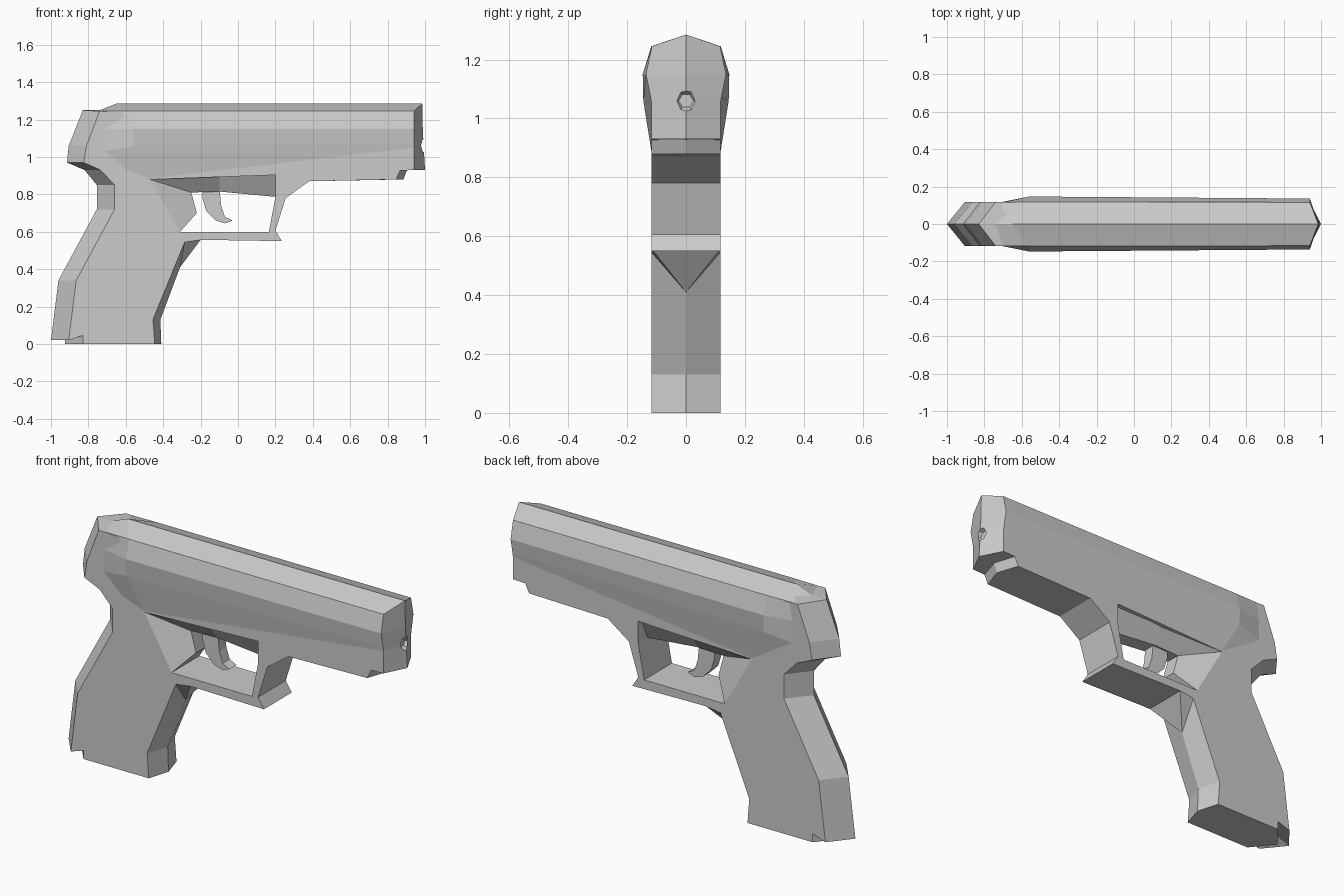
import bpy, bmesh, math
from mathutils import Matrix

if "Cube" in bpy.data.objects:
    bpy.data.objects.remove(bpy.data.objects["Cube"])

W = 0.117  # half width of the frame


def finish(name, bm):
    bmesh.ops.remove_doubles(bm, verts=bm.verts, dist=1e-4)
    bmesh.ops.recalc_face_normals(bm, faces=bm.faces)
    me = bpy.data.meshes.new(name)
    bm.to_mesh(me)
    bm.free()
    ob = bpy.data.objects.new(name, me)
    bpy.context.collection.objects.link(ob)
    return ob


def skin(name, loops, cap_end=True):
    """Join closed loops of equal length with quads and cap the ends."""
    bm = bmesh.new()
    rings = [[bm.verts.new(p) for p in loop] for loop in loops]
    for a, b in zip(rings, rings[1:]):
        for i in range(len(a)):
            j = (i + 1) % len(a)
            bm.faces.new((a[i], a[j], b[j], b[i]))
    bm.faces.new(rings[0])
    if cap_end:
        bm.faces.new(rings[-1])
    return finish(name, bm)


def slab(name, pts, w=W):
    """Outline (x, z) with an optional different centre-line point (cx, cz)."""
    side = [(p[0], p[1]) for p in pts]
    mid = [(p[-2], p[-1]) for p in pts]
    return skin(name, [[(x, y, z) for x, z in o]
                       for o, y in ((side, -w), (mid, 0), (side, w))])


def mirrored(half):
    return half + [(x, -y, z) for x, y, z in reversed(half)]


# Grip with ridged back and front
slab("grip", [
    (-.445, 0, -.41, 0), (-.455, .13, -.415, .13), (-.285, .545, -.31, .41),
    (-.31, .60), (-.47, .88), (-.47, 1.0), (-.62, 1.24, -.62, 1.25),
    (-.74, 1.245, -.83, 1.25), (-.81, 1.06, -.905, 1.06),
    (-.825, .97, -.915, .97), (-.735, .93, -.82, .93),
    (-.66, .85, -.755, .85), (-.66, .72, -.755, .72),
    (-.865, .34, -.96, .34), (-.905, .02, -1.0, .02),
    (-.83, .045, -.925, .045), (-.83, 0, -.925, 0)])

# Trigger guard and front lower frame
slab("guard_and_front_frame", [
    (.2, 1.0), (.2, .785), (.165, .6), (-.31, .6), (-.285, .545),
    (-.2, .557), (.235, .55), (.2, .605), (.255, .78), (.38, .87),
    (.845, .88, .885, .88), (.87, .935, .905, .935), (.935, .935), (.935, 1.0)])

# Gusset between grip and guard
bm = bmesh.new()
for p in [(-.31, 0, .41)] + [(x, s * W, z) for s in (-1, 1)
                             for x, z in ((-.285, .545), (-.2, .557))]:
    bm.verts.new(p)
bmesh.ops.convex_hull(bm, input=bm.verts)
finish("guard_gusset", bm)

# Housing that narrows towards the trigger
outer = [(-.31, .60), (-.47, .88), (-.1, .925), (.2, .962)]
inner = [(-.22, .70), (-.25, .81), (-.1, .815), (.2, .787)]
skin("trigger_housing", [mirrored([(a[0], W, a[1]), (b[0], .04, b[1])])
                         for a, b in zip(outer, inner)])

# Trigger
slab("trigger", [(-.10, .84), (-.09, .74), (-.07, .68), (-.03, .66),
                 (-.07, .645), (-.12, .66), (-.17, .71), (-.19, .78),
                 (-.19, .84)], .03)

# Slide: tapered rear, long body, wedge nose
slide = skin("slide", [mirrored(h) for h in (
    [(-.74, 0, 1.25), (-.70, .115, 1.245), (-.72, .115, 1.15),
     (-.72, .115, 1.03), (-.6, .115, .92), (-.58, .115, .90)],
    [(-.65, 0, 1.285), (-.56, .118, 1.245), (-.56, .147, 1.15),
     (-.56, .145, 1.06), (-.47, W, .885), (-.46, W, .88)],
    [(.985, 0, 1.285), (.94, .116, 1.245), (.94, .136, 1.15),
     (.94, .12, 1.07), (.94, W, 1.05), (.94, W, .93)],
    [(.985, 0, 1.285), (.985, 0, 1.285), (.988, 0, 1.15),
     (.992, 0, 1.07), (.993, 0, 1.05), (1.0, 0, .93)])], cap_end=False)

# Six-sided recess in the nose
bm = bmesh.new()
bmesh.ops.create_cone(bm, cap_ends=True, segments=6, radius1=.025, radius2=.06,
                      depth=.06, matrix=Matrix.Translation((.998, 0, 1.06))
                      @ Matrix.Rotation(math.pi / 2, 4, 'Y'))
cutter = finish("nose_cutter", bm)
cutter.hide_render = True
cutter.hide_set(True)
mod = slide.modifiers.new("recess", 'BOOLEAN')
mod.operation = 'DIFFERENCE'
mod.object = cutter
